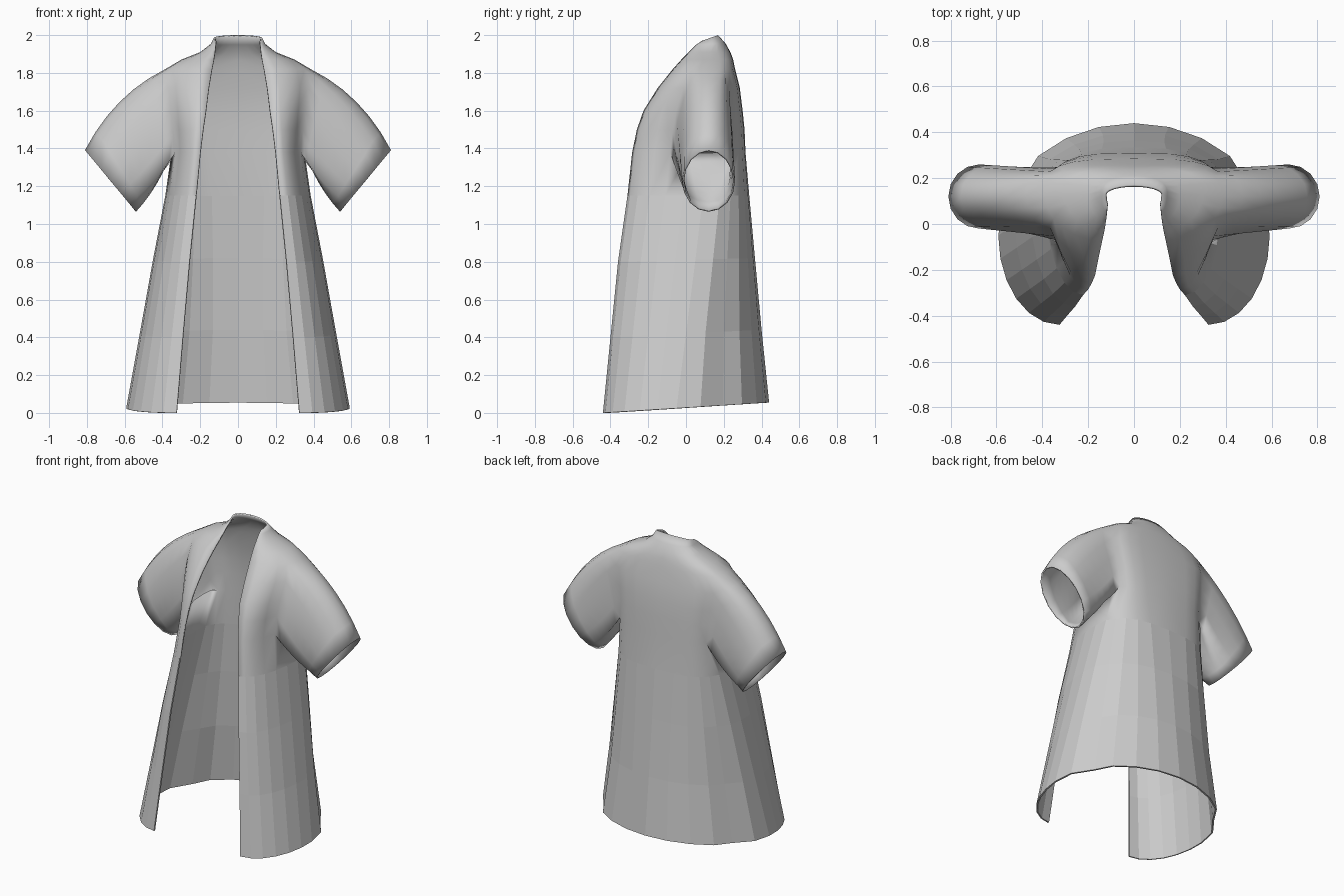
import bpy
import bmesh
from math import sin, cos, pi, radians
from mathutils import Vector

cube = bpy.data.objects.get("Cube")
if cube:
    bpy.data.objects.remove(cube, do_unlink=True)

SEGS = 6                 # columns per quarter of the body
HOLE_COLS = (4, 8)       # armhole block in the body grid
HOLE_ROWS = (4, 8)
SLEEVE_RINGS = 6

# Body rows: front z, back z, opening x, opening y, side x, side y, back y, back roundness
ROWS = [
    (0, .055, .325, -.44, .592, -.05, .44, 1),
    (.4, .44, .292, -.4, .52, 0, .4, 1),
    (.8, .82, .257, -.36, .45, .05, .365, .9),
    (1.15, 1.15, .222, -.31, .385, .09, .335, .75),
    (1.38, 1.38, .2, -.285, .352, .12, .315, .6),
    (1.5, 1.5, .185, -.26, .365, .12, .31, .6),
    (1.6, 1.6, .17, -.225, .38, .12, .3, .6),
    (1.72, 1.72, .155, -.15, .4, .12, .285, .6),
    (1.82, 1.82, .138, -.07, .385, .12, .26, .65),
    (1.87, 1.87, .128, -.025, .3, .13, .25, .7),
    (1.91, 1.91, .122, .015, .2, .13, .235, .8),
    (1.95, 1.955, .118, .055, .145, .14, .21, .9),
    (1.97, 2, .115, .085, .128, .13, .17, 1),
]


def body_row(zf, zb, ex, ey, sx, sy, by, power):
    """Half cross-section from the front opening, round the side, to the back centre."""
    points = []
    for c in range(2 * SEGS + 1):
        if c <= SEGS:
            a = c / SEGS * pi / 2
            x, y = ex + (sx - ex) * sin(a), sy + (ey - sy) * cos(a)
        else:
            a = (c - SEGS) / SEGS * pi / 2
            x = sx * max(cos(a), 0) ** power
            y = sy + (by - sy) * sin(a) ** power
        if c == 2 * SEGS:
            x = 0
        # soft pleat behind each side, fading out towards the armpit
        if c == SEGS + 2:
            x -= .03 * max(0, 1 - zf / 1.3)
        z = zf + (zb - zf) * (y - ey) / (by - ey)
        points.append(Vector((x, y, z)))
    return points


bm = bmesh.new()

# Body panels, leaving the armhole open
grid = [[bm.verts.new(p) for p in body_row(*row)] for row in ROWS]
for r in range(len(ROWS) - 1):
    for c in range(2 * SEGS):
        in_rows = HOLE_ROWS[0] <= r < HOLE_ROWS[1]
        in_cols = HOLE_COLS[0] <= c < HOLE_COLS[1]
        if not (in_rows and in_cols):
            face = bm.faces.new((grid[r][c], grid[r][c + 1],
                                 grid[r + 1][c + 1], grid[r + 1][c]))
            face.smooth = r >= 3

# Armhole rim, starting at the lower front corner
(r0, r1), (c0, c1) = HOLE_ROWS, HOLE_COLS
rim = [grid[r0][c] for c in range(c0, c1)]
rim += [grid[r][c1] for r in range(r0, r1)]
rim += [grid[r1][c] for c in range(c1, c0, -1)]
rim += [grid[r][c0] for r in range(r1, r0, -1)]

# Sleeve, lofted from the armhole to the slanted round cuff
cuff_centre = Vector((.675, .12, 1.228))
cuff_up = Vector((.135, 0, .163))
cuff_back = Vector((0, .14, 0))
lift = Vector((.03, 0, .04))
start = [v.co.copy() for v in rim]
previous = rim
for k in range(1, SLEEVE_RINGS + 1):
    t = k / SLEEVE_RINGS
    ring = []
    for i, p in enumerate(start):
        a = radians(-135) + 2 * pi * i / len(start)
        end = cuff_centre + cuff_back * cos(a) + cuff_up * sin(a)
        bulge = lift * (4 * t * (1 - t) * max(sin(a), -.4))
        ring.append(bm.verts.new(p.lerp(end, t) + bulge))
    for i in range(len(ring)):
        j = (i + 1) % len(ring)
        bm.faces.new((previous[i], previous[j], ring[j], ring[i])).smooth = True
    previous = ring

mesh = bpy.data.meshes.new("open_robe")
bm.to_mesh(mesh)
bm.free()
robe = bpy.data.objects.new("open_robe", mesh)
bpy.context.collection.objects.link(robe)

# Other half and cloth thickness
mirror = robe.modifiers.new("Mirror", 'MIRROR')
mirror.use_clip = True
mirror.merge_threshold = .001
cloth = robe.modifiers.new("Cloth", 'SOLIDIFY')
cloth.thickness = .01
cloth.offset = -1
